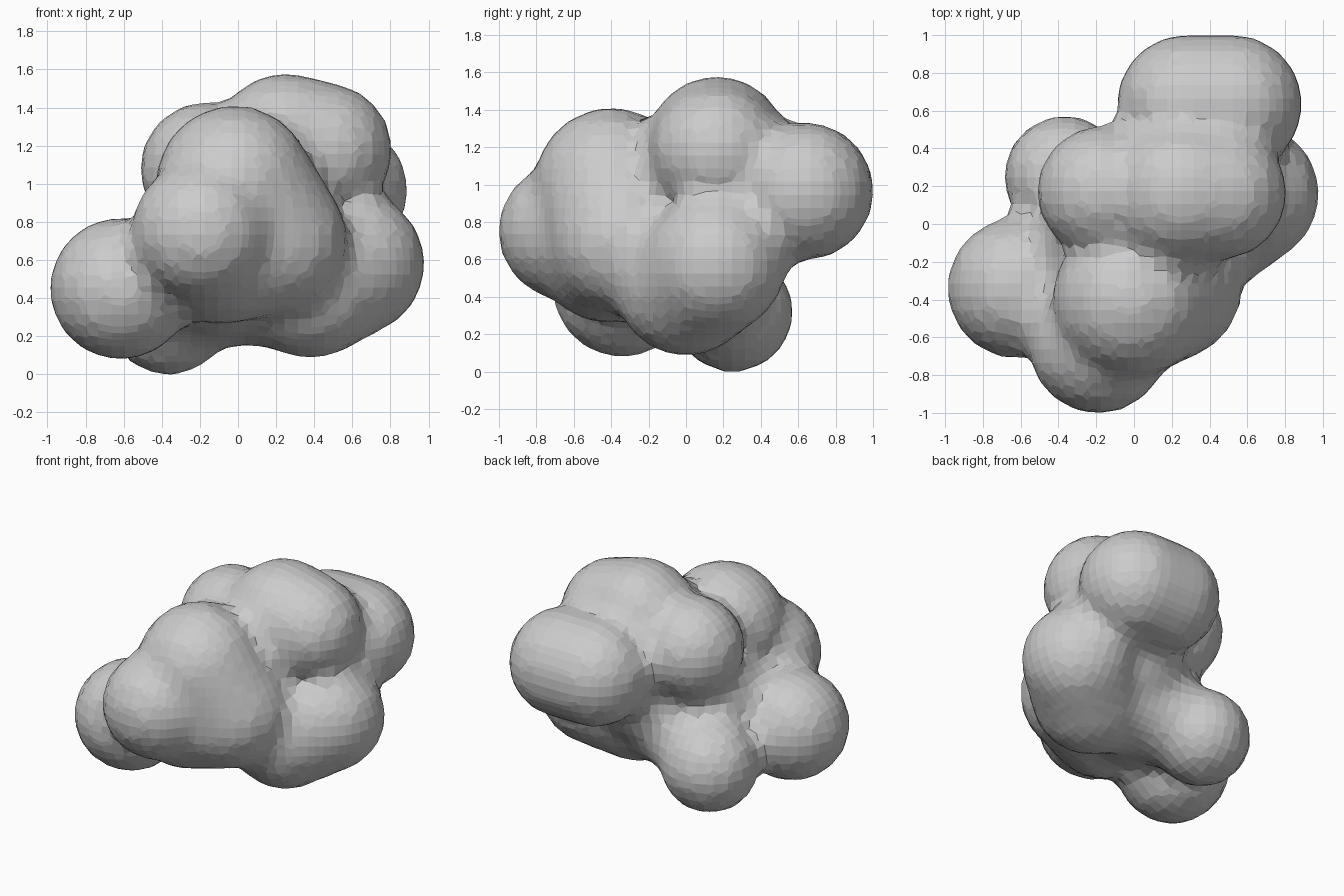
import bpy, bmesh
from mathutils import Vector

if "Cube" in bpy.data.objects:
    bpy.data.objects.remove(bpy.data.objects["Cube"])

# Each lobe is a chain of balls (x, y, z, radius), swept from one to the next
LOBES = [
    [(-0.615, -0.34, 0.45, 0.375)],                             # left
    [(-0.365, 0.25, 0.32, 0.325)],                              # bottom
    [(-0.165, 0.17, 1.08, 0.35)],                               # top left
    [(0.25, 0.165, 1.2, 0.38), (0.455, 0.165, 1.175, 0.355)],   # top
    [(0.275, 0.635, 0.965, 0.368), (0.525, 0.635, 0.965, 0.368)],  # back
    [(0.605, 0.16, 0.58, 0.377), (0.38, 0.0, 0.462, 0.38)],     # right
    [(-0.19, -0.635, 0.75, 0.37)],                              # front
    [(-0.02, -0.40, 1.0, 0.412), (0.18, -0.33, 0.7, 0.395),
     (-0.1, -0.42, 0.65, 0.39)],                                # front upper body
    [(-0.1, -0.08, 0.62, 0.42), (0.2, 0.1, 0.7, 0.42)],         # core
    [(-0.3, 0.2, 0.37, 0.29), (0.02, 0.08, 0.5, 0.34),
     (0.3, 0.0, 0.48, 0.36)],                                   # underside bridge
]


def add_lobe(bm, balls):
    steps = 6
    chain = [Vector(balls[0])]
    for a, b in zip(balls, balls[1:]):
        a, b = Vector(a), Vector(b)
        chain += [a.lerp(b, i / steps) for i in range(1, steps + 1)]
    for c in chain:
        ball = bmesh.ops.create_icosphere(bm, subdivisions=4, radius=c[3])
        bmesh.ops.translate(bm, verts=ball["verts"], vec=c.xyz)


# Collect the lobes in one mesh
bm = bmesh.new()
for balls in LOBES:
    add_lobe(bm, balls)
mesh = bpy.data.meshes.new("blob_body")
bm.to_mesh(mesh)
bm.free()
body = bpy.data.objects.new("blob_body", mesh)
bpy.context.collection.objects.link(body)

# Fuse finely, soften the joints, then remesh to coarse flat facets
fuse = body.modifiers.new("fuse", "REMESH")
fuse.mode, fuse.voxel_size = "VOXEL", 0.025
soften = body.modifiers.new("soften", "SMOOTH")
soften.factor, soften.iterations = 0.5, 6
facet = body.modifiers.new("facet", "REMESH")
facet.mode, facet.voxel_size = "VOXEL", 0.07
facet.use_smooth_shade = False
